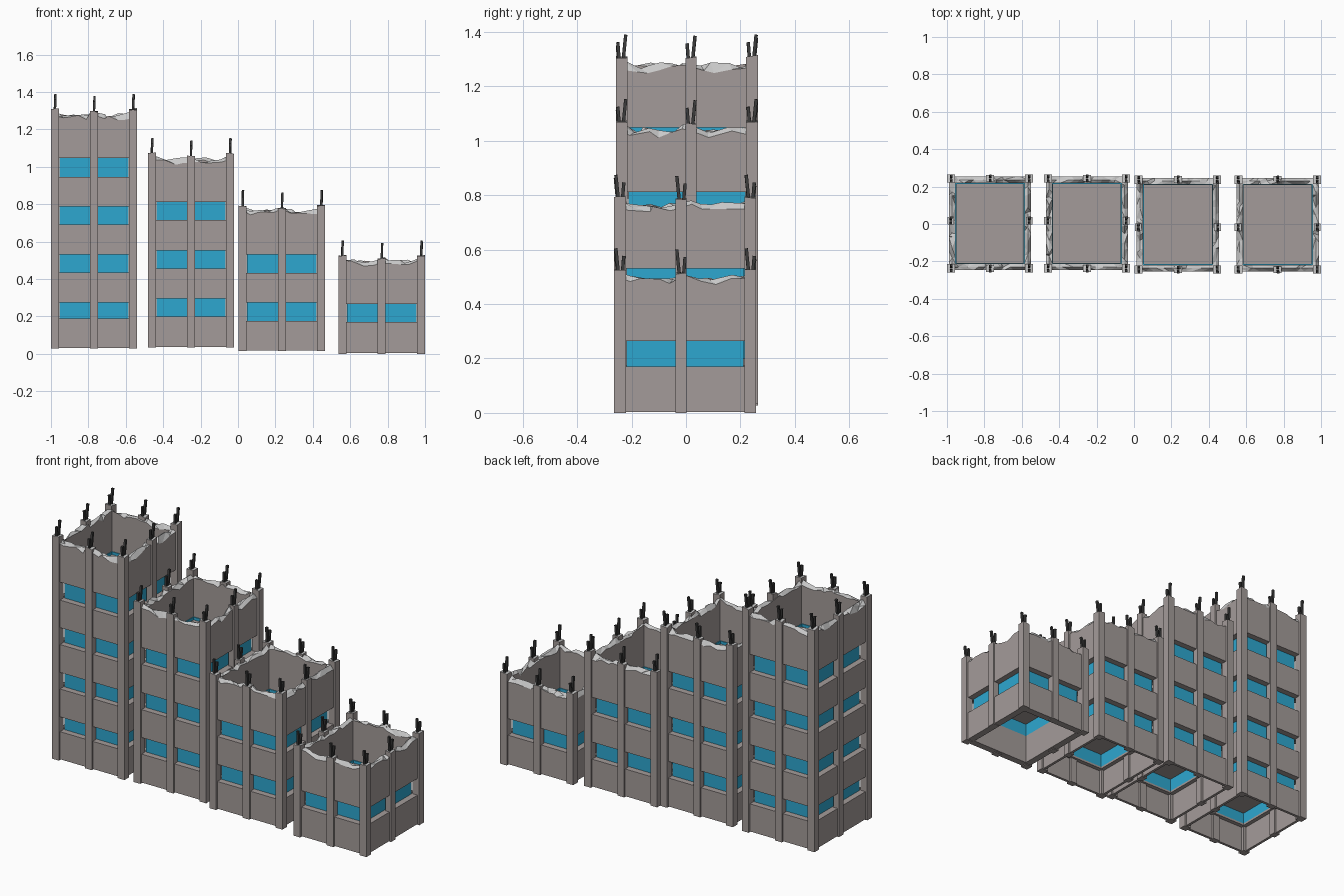
import bpy, bmesh, math, random
from mathutils import Matrix, Vector

if "Cube" in bpy.data.objects:
    bpy.data.objects.remove(bpy.data.objects["Cube"])

random.seed(4)


def material(name, col):
    m = bpy.data.materials.new(name)
    m.diffuse_color = (*col, 1)
    m.use_nodes = True
    m.node_tree.nodes["Principled BSDF"].inputs["Base Color"].default_value = m.diffuse_color
    return m


CONCRETE = material("concrete", (0.37, 0.33, 0.32))
BROKEN = material("broken_concrete", (0.58, 0.58, 0.58))
GLASS = material("blue_glass", (0.027, 0.39, 0.63))
STEEL = material("dark_steel", (0.045, 0.045, 0.045))


def finish(name, bm, mats):
    bmesh.ops.recalc_face_normals(bm, faces=bm.faces)
    me = bpy.data.meshes.new(name)
    bm.to_mesh(me)
    bm.free()
    for m in mats:
        me.materials.append(m)
    ob = bpy.data.objects.new(name, me)
    bpy.context.collection.objects.link(ob)
    return ob


def add_box(bm, lo, hi, rot=None):
    """Box between two corners; rot tilts it about its base centre."""
    lo, hi = Vector(lo), Vector(hi)
    base = Vector(((lo.x + hi.x) / 2, (lo.y + hi.y) / 2, lo.z))
    size = hi - lo
    mat = Matrix.Translation(base) @ (rot or Matrix()) @ \
        Matrix.Translation((0, 0, size.z / 2)) @ Matrix.Diagonal((*size, 1))
    return bmesh.ops.create_cube(bm, size=1, matrix=mat)["verts"]


def rect_point(b, inset, side, t):
    x0, x1, y0, y1 = b[0] + inset, b[1] - inset, b[2] + inset, b[3] - inset
    c = [(x0, y0), (x1, y0), (x1, y1), (x0, y1)]
    (ax, ay), (bx, by) = c[side], c[(side + 1) % 4]
    return ax + (bx - ax) * t, ay + (by - ay) * t


def ring(name, b, profile, mats, n=1):
    """Rectangular ring swept from (inset, z, jitter) points; jitter breaks the edge."""
    bm = bmesh.new()
    loops = []
    for side in range(4):
        for i in range(n):
            # cuts across the wall are irregular where it is broken
            t = (i + (random.uniform(-0.3, 0.3) if i else 0)) / n
            loop = []
            for inset, z, jit in profile:
                s = t + (random.uniform(-0.025, 0.025) if jit and i else 0)
                lift = 0.012 if jit and i in (0, n // 2) else 0
                loop.append(bm.verts.new((*rect_point(b, inset, side, s),
                                          z + lift + random.uniform(-jit, jit))))
            loops.append(loop)
    k = len(profile)
    for i, a in enumerate(loops):
        c = loops[(i + 1) % len(loops)]
        for j in range(k):
            f = bm.faces.new((a[j], c[j], c[(j + 1) % k], a[(j + 1) % k]))
            # faces between two broken edges show the lighter core
            if profile[j][2] and profile[(j + 1) % k][2]:
                f.material_index = 1
    if n > 1:
        bmesh.ops.triangulate(bm, faces=[f for f in bm.faces if f.material_index == 1])
    return finish(name, bm, mats)


W, IN = 0.011, 0.050      # outer and inner wall faces, measured from the bounds
PANE = 0.046              # glass face


def building(tag, x0, x1, base, rim, top, windows, s, thin):
    yc = 0.003 * s
    b = (x0, x1, yc - 0.261, yc + 0.261)
    # wall bands between the window strips
    z = base + 0.004
    for i, (w0, w1) in enumerate(windows):
        if i == 0 and thin:
            prof = [(W, z, 0), (W, w0, 0), (IN, w0, 0), (IN, w0 - 0.012, 0),
                    (0.026, w0 - 0.012, 0), (0.026, z, 0)]
        else:
            prof = [(W, z, 0), (W, w0, 0), (IN, w0, 0), (IN, z, 0)]
        ring(f"{tag}_wall_band_{i}", b, prof, [CONCRETE])
        ring(f"{tag}_window_strip_{i}", b,
             [(PANE, w0, 0), (PANE, w1, 0), (IN, w1, 0), (IN, w0, 0)], [GLASS])
        # floor slab inside the window strip
        bm = bmesh.new()
        add_box(bm, (b[0] + IN, b[2] + IN, w1 - 0.022), (b[1] - IN, b[3] - IN, w1 - 0.016))
        finish(f"{tag}_floor_{i}", bm, [CONCRETE])
        z = w1
    # top storey with a broken rim
    ring(f"{tag}_broken_wall", b,
         [(W, z, 0), (W, rim - 0.010, 0.014), (0.028, rim + 0.002, 0.014),
          (IN - 0.004, rim - 0.008, 0.014), (IN - 0.004, z, 0)], [CONCRETE, BROKEN], n=10)

    # columns: corners, front/back middles and side middles
    c, d = 0.043, 0.036
    xm, ym = (x0 + x1) / 2, 0.018 * s
    spots = []
    for y in (b[2], b[3] - c):
        spots += [(x0, y, c, c, 0), (x1 - c, y, c, c, 0)]
    for y in (b[2] + 0.002, b[3] - d - 0.002):
        spots.append((xm - c / 2, y, c, d, 0.012))
    for x in (x0 + 0.002, x1 - d - 0.002):
        spots.append((x, ym - 0.02, d, 0.04, 0.004))
    cols, bars = bmesh.new(), bmesh.new()
    for x, y, sx, sy, drop in spots:
        h = top - drop + random.uniform(-0.006, 0.004)
        vs = add_box(cols, (x, y, base), (x + sx, y + sy, h))
        for v in vs:
            if v.co.z > base + 0.1:
                v.co.z += random.uniform(-0.005, 0.005)
        # two bent reinforcing bars on each column
        cx, cy, r = x + sx / 2, y + sy / 2, 0.006
        for dy, length, tilt in ((0.006, 0.083, 0.10), (-0.009, 0.055, -0.08)):
            rot = Matrix.Rotation(-tilt * s, 4, 'X') @ Matrix.Rotation(0.03, 4, 'Y')
            py = cy + dy * s
            add_box(bars, (cx - r, py - r, h - 0.01), (cx + r, py + r, top - drop + length), rot)
    cols.normal_update()
    for f in cols.faces:
        f.material_index = 1 if f.normal.z > 0.5 else 0
    finish(f"{tag}_columns", cols, [CONCRETE, BROKEN])
    finish(f"{tag}_reinforcing_bars", bars, [STEEL])


# four ruined blocks, stepping down to the right
building("tallest_block", -1.0, -0.54, 0.028, 1.272, 1.307,
         [(0.19, 0.275), (0.435, 0.53), (0.69, 0.787), (0.945, 1.048)], 1, True)
building("tall_block", -0.482, -0.022, 0.033, 1.035, 1.070,
         [(0.20, 0.295), (0.455, 0.553), (0.715, 0.812)], 1, True)
building("low_block", 0.003, 0.466, 0.015, 0.762, 0.792,
         [(0.175, 0.273), (0.433, 0.53)], -1, True)
building("lowest_block", 0.536, 1.0, 0.0, 0.492, 0.522, [(0.17, 0.265)], -1, False)
